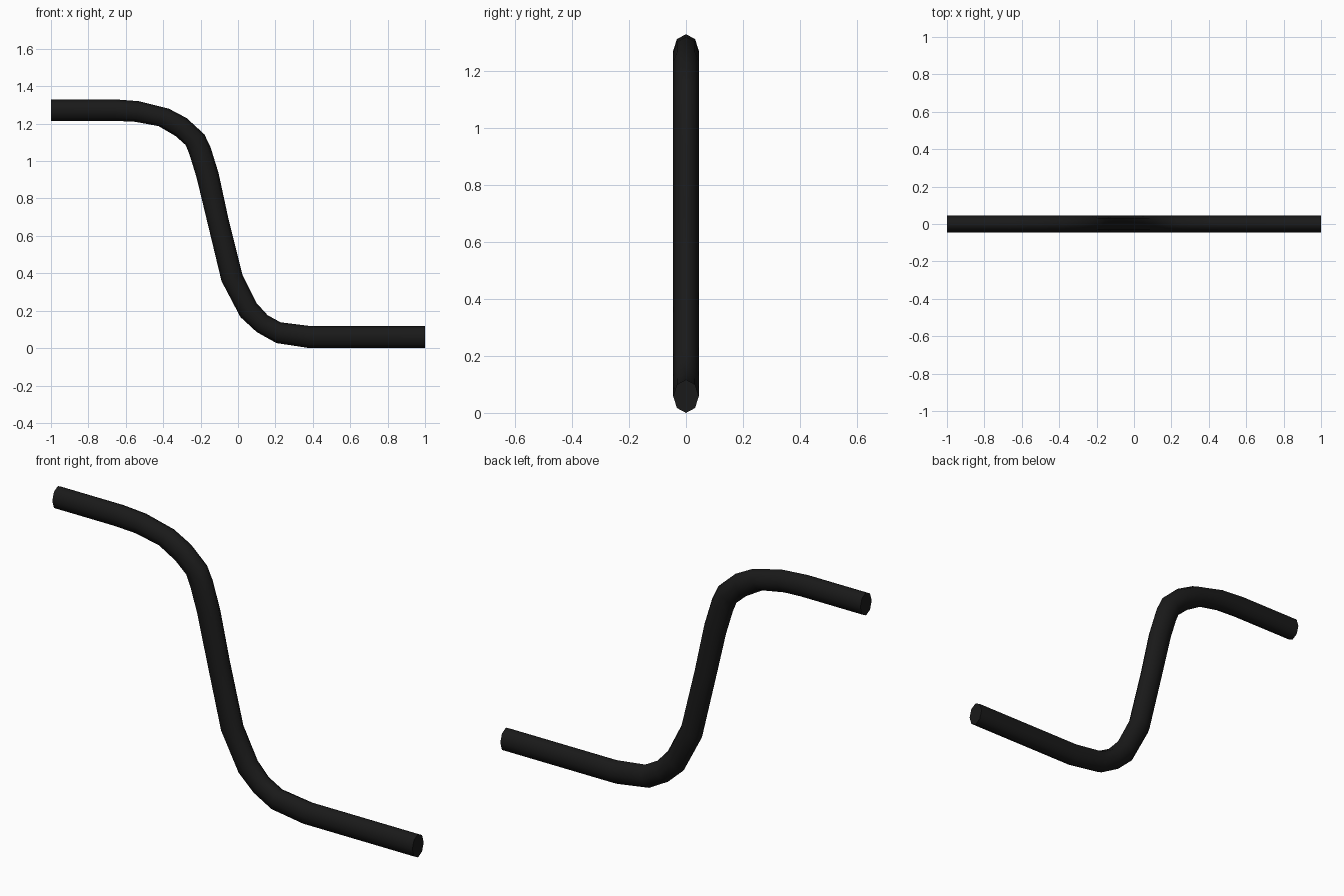
import bpy, bmesh, math
from mathutils import Vector

if "Cube" in bpy.data.objects:
    bpy.data.objects.remove(bpy.data.objects["Cube"])

# Upper and lower edge of the bent bar in the x-z plane, one pair per ring
upper = [(-1, 1.33), (-.66, 1.33), (-.53, 1.32), (-.37, 1.28), (-.275, 1.23),
         (-.18, 1.143), (-.147, 1.075), (-.104, .936), (-.053, .70), (.024, .39),
         (.10, .24), (.158, .176), (.227, .138), (.393, .117), (1, .117)]
lower = [(-1, 1.215), (-.66, 1.215), (-.55, 1.21), (-.425, 1.187), (-.334, 1.134),
         (-.28, 1.086), (-.26, 1.037), (-.222, .914), (-.168, .69), (-.088, .358),
         (.013, .166), (.10, .086), (.205, .027), (.382, 0), (1, 0)]
SIDES = 8
HALF_DEPTH = 0.045

# Sweep an oval eight-sided section along the bends
bm = bmesh.new()
rings = []
for (ux, uz), (lx, lz) in zip(upper, lower):
    u, l = Vector((ux, 0, uz)), Vector((lx, 0, lz))
    mid, half = (u + l) / 2, (u - l) / 2
    ring = []
    for i in range(SIDES):
        a = 2 * math.pi * i / SIDES
        ring.append(bm.verts.new(mid + half * math.cos(a)
                                 + Vector((0, HALF_DEPTH * math.sin(a), 0))))
    rings.append(ring)

for r, s in zip(rings, rings[1:]):
    for i in range(SIDES):
        j = (i + 1) % SIDES
        bm.faces.new((r[i], r[j], s[j], s[i])).smooth = True

# Flat end caps with hard rims
for ring in (rings[0], rings[-1]):
    cap = bm.faces.new(ring)
    for e in cap.edges:
        e.smooth = False
bmesh.ops.recalc_face_normals(bm, faces=bm.faces)

mesh = bpy.data.meshes.new("bent_bar")
bm.to_mesh(mesh)
bm.free()
bar = bpy.data.objects.new("bent_bar", mesh)
bpy.context.collection.objects.link(bar)

mat = bpy.data.materials.new("black")
mat.diffuse_color = (0.01, 0.01, 0.01, 1)
mat.use_nodes = True
mat.node_tree.nodes["Principled BSDF"].inputs["Base Color"].default_value = mat.diffuse_color
mesh.materials.append(mat)
